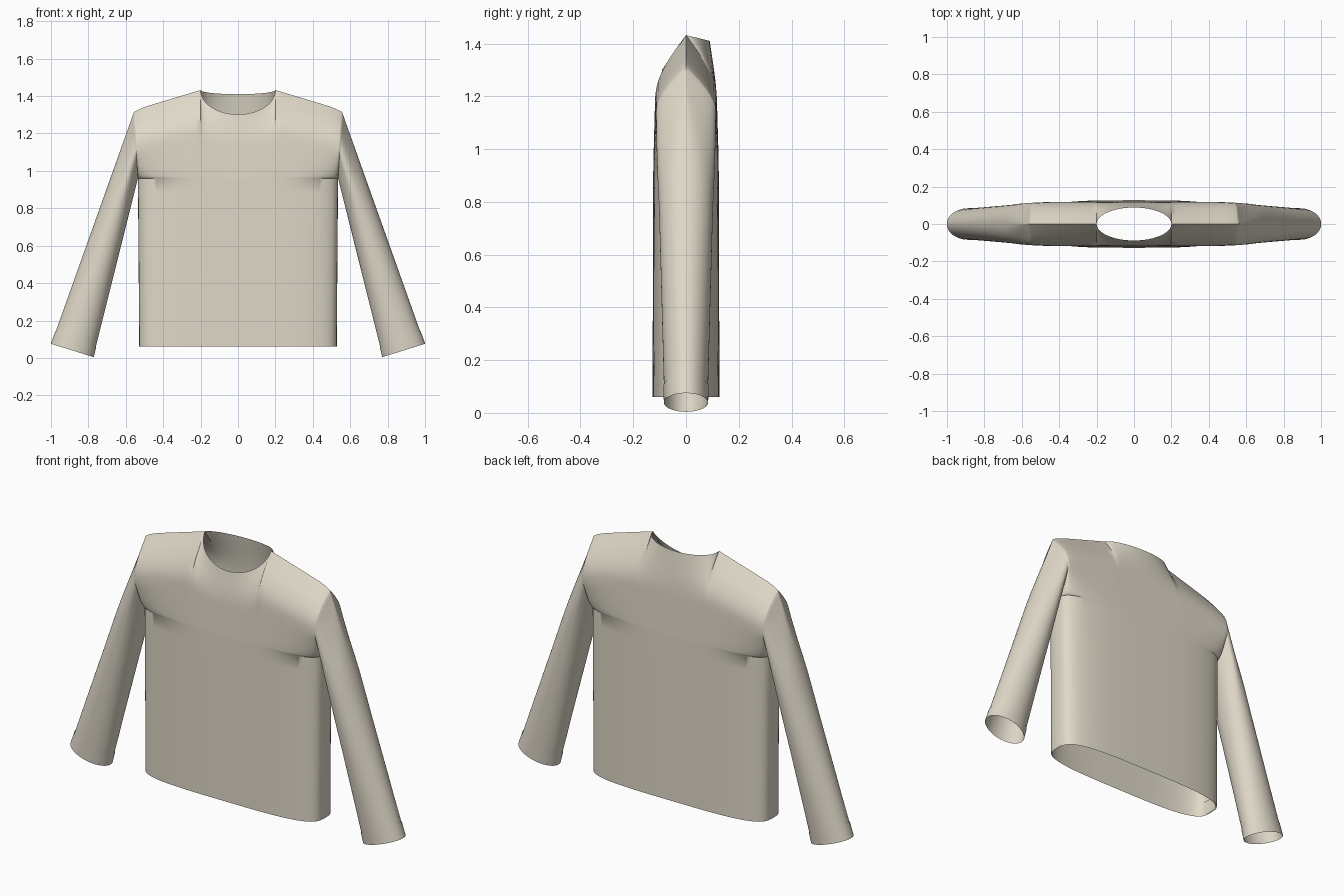
import bpy, bmesh
from math import sin, cos, pi, sqrt

if "Cube" in bpy.data.objects:
    bpy.data.objects.remove(bpy.data.objects["Cube"])

NECK, OUT, ROWS = 12, 18, 24          # columns at neck, columns to armhole, rows above armpit
HEM_Z, PIT_Z = 0.06, 0.96

fabric = bpy.data.materials.new("fabric")
fabric.diffuse_color = (0.74, 0.69, 0.58, 1)
fabric.use_nodes = True
fabric.node_tree.nodes["Principled BSDF"].inputs["Base Color"].default_value = fabric.diffuse_color


def column(i):
    """Neck arc factor (0 outside the neck) and outward fraction of column i."""
    if i <= NECK:
        return cos(pi / 2 * i / NECK), 0.0
    return 0.0, sin(pi / 2 * (i - NECK) / OUT)


def x_at(i, width):
    if i <= NECK:
        return 0.2 * sin(pi / 2 * i / NECK)
    return 0.2 + (width - 0.2) * column(i)[1]


def side_round(k):
    return max(0.0, 1 - min(1, k) ** 3.5) ** (1 / 3.5)


def lower(i, z, side, grow=1.0):
    """Point on the torso below the armpits."""
    v = (z - HEM_Z) / (PIT_Z - HEM_Z)
    w = 0.528 + 0.007 * v
    x = x_at(i, w)
    y = (0.127 - 0.003 * v) * side_round(x / w)
    return (x * grow, side * y * grow, z)


def upper(i, t, side, grow=1.0):
    """Point on the yoke, from armpit level (t=0) to shoulder seam or neckline (t=1)."""
    arc, f = column(i)
    w = 0.535 + 0.022 * t
    x = x_at(i, w)
    drop = 0.13 if side < 0 else 0.022
    top = 1.432 - drop * arc - 0.107 * f - 0.012 * f ** 12
    z = PIT_Z + (top - PIT_Z) * t
    r = side_round(x / w)
    opening = sqrt(min(1, t / 0.4))
    full = (0.124 - 0.014 * t) * (r + (1 - r) * opening * 0.95)
    pinch = sin(pi / 2 * min(1, (1 - t) / 0.5))
    y_top = 0.09 * arc
    return (x, side * (y_top + (full - y_top) * pinch) * grow, z)


def row_t(j):
    return (1 - cos(pi * j / ROWS)) / 2


def sleeve_ring(s, grow=1.0):
    """Closed ring along the sleeve: s=0 at the armhole, s=1 at the cuff."""
    b = min(1, s / 0.35)
    b = b * b * (3 - 2 * b)
    ring = []
    order = [(j, -1) for j in range(ROWS + 1)] + [(j, 1) for j in range(ROWS - 1, 0, -1)]
    for j, side in order:
        t = row_t(j)
        ax, ay, az = upper(NECK + OUT, t, side)
        c = (2 * t - 1) * grow
        cx, cz = 0.886 + 0.112 * c, 0.04 + 0.035 * c
        ey = side * sqrt(max(0, 1 - (2 * t - 1) ** 2)) * (0.112 - 0.03 * s) * grow
        ring.append((ax + (cx - ax) * s, ay + (ey - ay) * b, az + (cz - az) * s))
    return ring


def add_grid(bm, rows, closed=False):
    vs = [[bm.verts.new(p) for p in row] for row in rows]
    for a, b in zip(vs, vs[1:]):
        n = len(a)
        for k in range(n if closed else n - 1):
            m = (k + 1) % n
            bm.faces.new((a[k], a[m], b[m], b[k]))


def finish(name, bm):
    """Weld, mirror to the other side and smooth."""
    bmesh.ops.remove_doubles(bm, verts=bm.verts, dist=0.0004)
    bmesh.ops.recalc_face_normals(bm, faces=bm.faces)
    me = bpy.data.meshes.new(name)
    bm.to_mesh(me)
    bm.free()
    me.materials.append(fabric)
    ob = bpy.data.objects.new(name, me)
    bpy.context.collection.objects.link(ob)
    bpy.context.view_layer.objects.active = ob
    ob.select_set(True)
    mod = ob.modifiers.new("mirror", "MIRROR")
    mod.use_clip = True
    bpy.ops.object.modifier_apply(modifier=mod.name)
    bpy.ops.object.shade_smooth_by_angle(angle=0.9)
    ob.select_set(False)


cols = range(NECK + OUT + 1)

# Torso with yoke and sleeves as one cloth
bm = bmesh.new()
for side in (-1, 1):
    body = [[lower(i, HEM_Z + (PIT_Z - HEM_Z) * r / 12, side) for i in cols] for r in range(13)]
    body += [[upper(i, row_t(j), side) for i in cols] for j in range(1, ROWS + 1)]
    add_grid(bm, body)
add_grid(bm, [sleeve_ring((r / 24) ** 1.3) for r in range(25)], True)
finish("shirt", bm)

# Hem turned to the inside
bm = bmesh.new()
for side in (-1, 1):
    add_grid(bm, [[lower(i, z, side, 0.988) for i in cols] for z in (HEM_Z, 0.1, 0.14)])
finish("bottom_hem", bm)

# Cuff bands
bm = bmesh.new()
add_grid(bm, [sleeve_ring(s, 1.025) for s in (0.945, 0.97, 1.0)], True)
finish("cuffs", bm)

# Neckline facing
bm = bmesh.new()
for side in (-1, 1):
    add_grid(bm, [[upper(i, t, side, 0.98) for i in range(NECK + 1)] for t in (0.93, 0.965, 1.0)])
finish("neck_band", bm)
